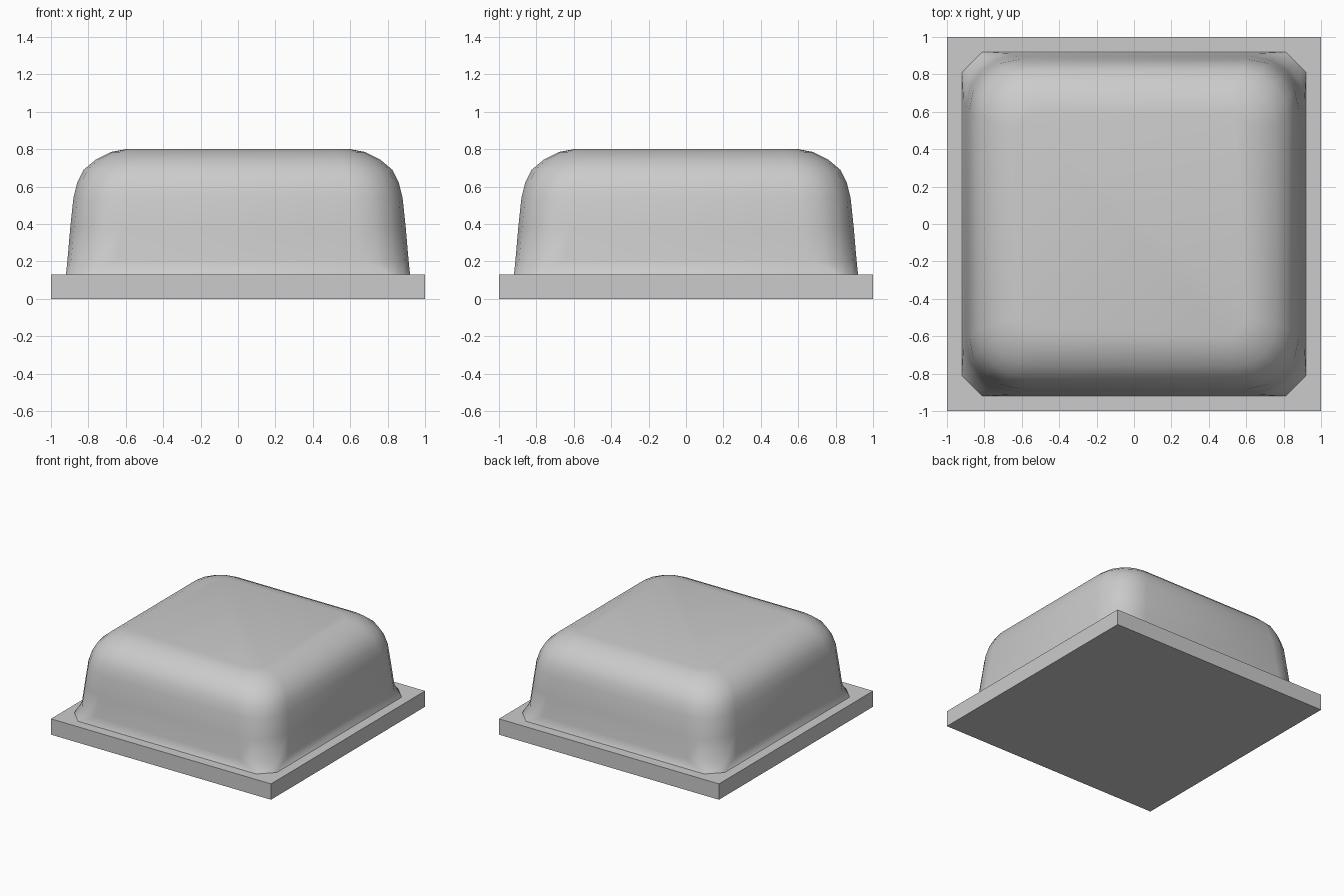
import bpy, bmesh, math

cube = bpy.data.objects.get("Cube")
if cube:
    bpy.data.objects.remove(cube, do_unlink=True)

grey = bpy.data.materials.new("plain grey")
grey.use_nodes = True
colour = (0.6, 0.6, 0.6, 1)
grey.diffuse_color = colour
grey.node_tree.nodes["Principled BSDF"].inputs["Base Color"].default_value = colour


def make_object(name, bm):
    bmesh.ops.recalc_face_normals(bm, faces=bm.faces)
    mesh = bpy.data.meshes.new(name)
    bm.to_mesh(mesh)
    bm.free()
    obj = bpy.data.objects.new(name, mesh)
    bpy.context.collection.objects.link(obj)
    mesh.materials.append(grey)
    return obj


def corner_square(half, radius, steps, chamfer=False):
    """Square outline with rounded or straight-cut corners."""
    points = []
    for corner in range(4):
        turn = corner * math.pi / 2
        for i in range(steps + 1):
            t = i / steps
            if chamfer:
                x, y = half - radius * t, half - radius * (1 - t)
            else:
                a = t * math.pi / 2
                x = half - radius + radius * math.cos(a)
                y = half - radius + radius * math.sin(a)
            points.append((x * math.cos(turn) - y * math.sin(turn),
                           x * math.sin(turn) + y * math.cos(turn)))
    return points


# Base plate
bm = bmesh.new()
bmesh.ops.create_cube(bm, size=1)
bmesh.ops.scale(bm, vec=(2, 2, 0.13), verts=bm.verts)
bmesh.ops.translate(bm, vec=(0, 0, 0.065), verts=bm.verts)
make_object("base_plate", bm)

# Domed cushion: height, half width, corner radius; the lowest ring flares at its corners
rings = [(0.13, 0.92, 0.11), (0.205, 0.912, 0.26), (0.38, 0.897, 0.27),
         (0.54, 0.88, 0.27), (0.62, 0.86, 0.27), (0.69, 0.825, 0.26),
         (0.745, 0.76, 0.22), (0.785, 0.68, 0.16), (0.8, 0.6, 0.1)]
bm = bmesh.new()
loops = []
for n, (z, half, radius) in enumerate(rings):
    outline = corner_square(half, radius, 4, chamfer=(n == 0))
    loops.append([bm.verts.new((x, y, z)) for x, y in outline])
for low, high in zip(loops, loops[1:]):
    for i in range(len(low)):
        j = (i + 1) % len(low)
        bm.faces.new((low[i], low[j], high[j], high[i]))
bm.faces.new(loops[-1])
bm.faces.new(loops[0][::-1])
cushion = make_object("domed_cushion", bm)

bpy.ops.object.select_all(action='DESELECT')
cushion.select_set(True)
bpy.context.view_layer.objects.active = cushion
bpy.ops.object.shade_smooth_by_angle(angle=math.radians(35))
